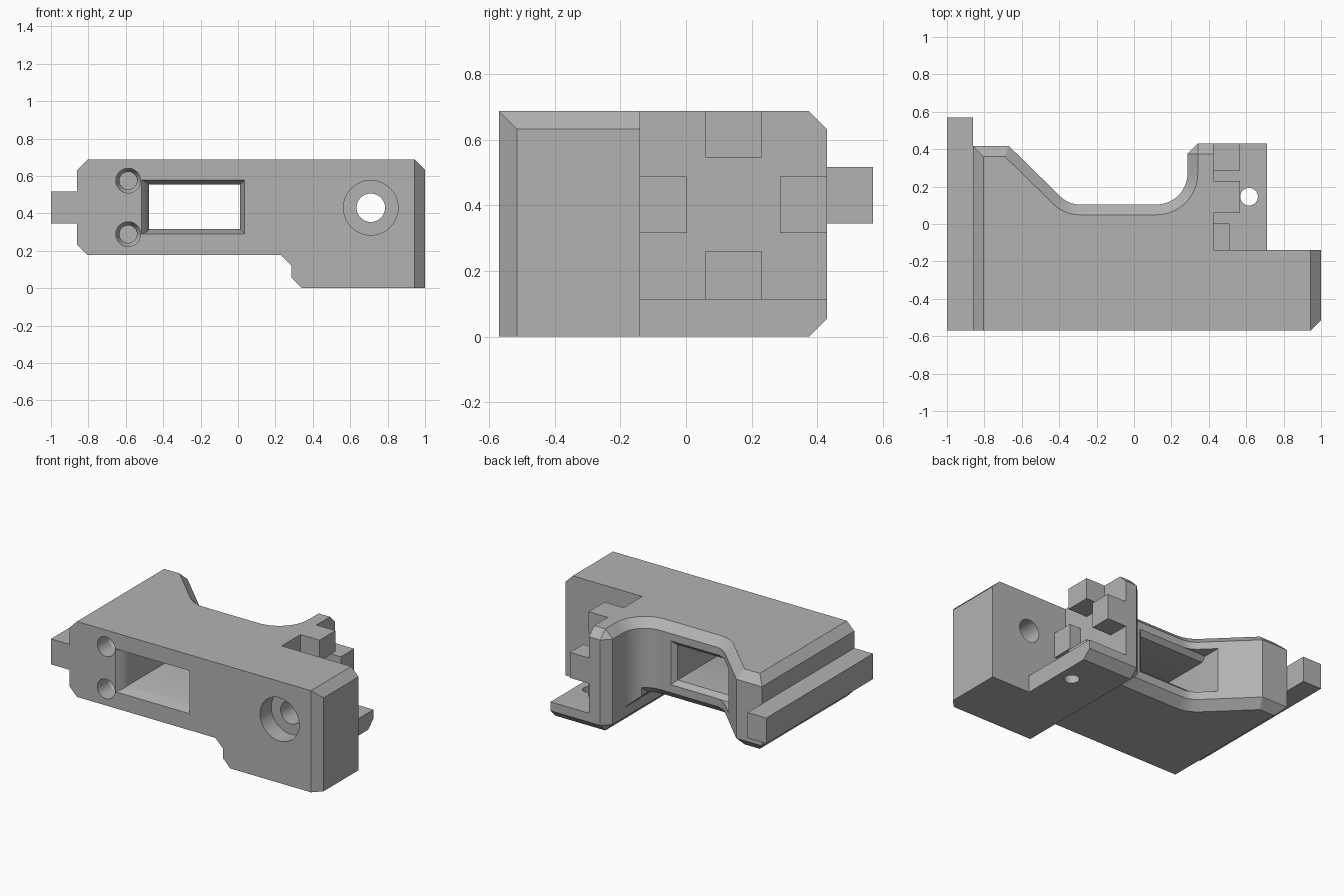
import bpy, bmesh
from math import sin, cos, radians
from mathutils import Vector, Matrix

if "Cube" in bpy.data.objects:
    bpy.data.objects.remove(bpy.data.objects["Cube"])

grey = bpy.data.materials.new("plain grey")
grey.use_nodes = True
grey.diffuse_color = (0.45, 0.45, 0.45, 1)
grey.node_tree.nodes["Principled BSDF"].inputs["Base Color"].default_value = grey.diffuse_color

C = 0.055                       # chamfer size
FRONT, STEP, BACK = -0.57, -0.14, 0.43


def loft(name, sections):
    """Closed solid through rings with equal point counts."""
    bm = bmesh.new()
    rings = [[bm.verts.new(p) for p in s] for s in sections]
    n = len(rings[0])
    for a, b in zip(rings, rings[1:]):
        for i in range(n):
            j = (i + 1) % n
            bm.faces.new((a[i], a[j], b[j], b[i]))
    bm.faces.new(rings[0])
    bm.faces.new(rings[-1])
    bmesh.ops.remove_doubles(bm, verts=bm.verts, dist=0.0005)
    bmesh.ops.recalc_face_normals(bm, faces=bm.faces)
    me = bpy.data.meshes.new(name)
    bm.to_mesh(me)
    bm.free()
    me.materials.append(grey)
    ob = bpy.data.objects.new(name, me)
    bpy.context.collection.objects.link(ob)
    return ob


def box(name, x0, x1, y0, y1, z0, z1):
    ring = [(x0, y0), (x1, y0), (x1, y1), (x0, y1)]
    return loft(name, [[(x, y, z) for x, y in ring] for z in (z0, z1)])


def turned(name, centre, steps, upright=False):
    """Round cutter along y (or z) from (position, radius) steps."""
    rings = []
    for t, r in steps:
        ring = []
        for i in range(48):
            u = centre[0] + r * cos(radians(i * 7.5))
            v = centre[1] + r * sin(radians(i * 7.5))
            ring.append((u, v, t) if upright else (u, t, v))
        rings.append(ring)
    return loft(name, rings)


def combine(ob, other, operation):
    mod = ob.modifiers.new(operation, 'BOOLEAN')
    mod.object, mod.operation, mod.solver = other, operation, 'EXACT'
    bpy.context.view_layer.objects.active = ob
    bpy.ops.object.modifier_apply(modifier=mod.name)
    bpy.data.objects.remove(other)


def arc(cx, cy, r, a0, a1, n):
    return [(cx + r * cos(radians(a0 + (a1 - a0) * i / n)),
             cy + r * sin(radians(a0 + (a1 - a0) * i / n))) for i in range(n + 1)]


def plan(z, d, e):
    """Body outline at height z, inset d at the rear and left, e at the right."""
    pts = [(-0.86 + d, FRONT), (-0.86 + d, 0.416 - d), (-0.668 - 0.414 * d, 0.416 - d)]
    pts += arc(-0.29, 0.25, 0.146 + d, 225, 270, 6)
    pts += arc(0.12, 0.27, 0.166 + d, 270, 360, 12)
    pts += [(0.286 + d, BACK - C), (0.286 + C, BACK - d), (0.425, BACK - d), (0.425, STEP),
            (1 - e, STEP), (1 - e, FRONT + C - e), (1 - C, FRONT)]
    return [(x, y, z) for x, y in pts]


# Main body with chamfered upper and lower rims
body = loft("main_body", [plan(0.177, C, 0), plan(0.177 + C, 0, 0),
                          plan(0.687 - C, 0, 0), plan(0.687, C, C)])

# Lower foot, clipped by its stepped side profile
foot = loft("foot", [plan(0, C, 0), plan(C, 0, 0), plan(0.3, 0, 0)])
side = [(0.23, 0.177), (0.286, 0.121), (0.286, C), (0.286 + C, 0), (1.2, 0 - 0.0),
        (1.2, 0.4), (0.23, 0.4)]
combine(foot, loft("foot_profile", [[(x, y, z) for x, z in side] for y in (-0.8, 0.8)]), 'INTERSECT')
combine(body, foot, 'UNION')

# Window: flared at the front and rear, rounded on one side
rects = []
for y, left, flare in [(-0.6, 0.05, 0.034), (-0.57, 0.042, 0.026), (-0.55, 0.026, 0.0195),
                       (-0.53, 0.013, 0.013), (-0.51, 0.004, 0.0065), (-0.49, 0, 0),
                       (0.075, 0, 0), (0.105, 0, 0.03), (0.5, 0, 0.03)]:
    x0, x1, z0, z1 = -0.475 - left, 0.01 + flare, 0.315 - flare, 0.553 + flare
    rects.append([(x0, y, z0), (x1, y, z0), (x1, y, z1), (x0, y, z1)])
combine(body, loft("window_cut", rects), 'DIFFERENCE')

# Two small blind holes and one counterbored through hole
for z in (0.289, 0.575):
    combine(body, turned("small_hole_cut", (-0.587, z),
                         [(-0.6, 0.066), (-0.45, 0.066), (-0.41, 0.047), (-0.3, 0.047)]), 'DIFFERENCE')
combine(body, turned("bore_cut", (0.71, 0.43),
                     [(-0.6, 0.146), (-0.45, 0.146), (-0.45001, 0.076), (0, 0.076)]), 'DIFFERENCE')

# Side rail
rail = box("side_rail", -1, -0.86, FRONT, 0.57, 0.345, 0.517)

# Base plate with a chamfered rear edge and a pin hole
edge = [(STEP, 0), (BACK - C, 0), (BACK, C), (BACK, 0.115), (STEP, 0.115)]
plate = loft("base_plate", [[(x, y, z) for y, z in edge] for x in (0.425, 0.712)])
combine(plate, turned("pin_hole_cut", (0.615, 0.146), [(-0.1, 0.047), (0.3, 0.047)], True), 'DIFFERENCE')

# Four locating tabs around the pocket
tabs = [box("upper_tab", 0.425, 0.568, 0.06, 0.23, 0.545, 0.687),
        box("lower_tab", 0.425, 0.568, 0.06, 0.23, 0.115, 0.26),
        box("rear_tab", 0.425, 0.568, 0.287, BACK, 0.316, 0.488),
        box("front_tab", 0.425, 0.51, STEP, 0.003, 0.316, 0.488)]

# Smooth curved walls while keeping the edges crisp
bpy.ops.object.select_all(action='DESELECT')
for ob in [body, plate, rail] + tabs:
    ob.select_set(True)
bpy.context.view_layer.objects.active = body
bpy.ops.object.shade_smooth_by_angle(angle=radians(25))
